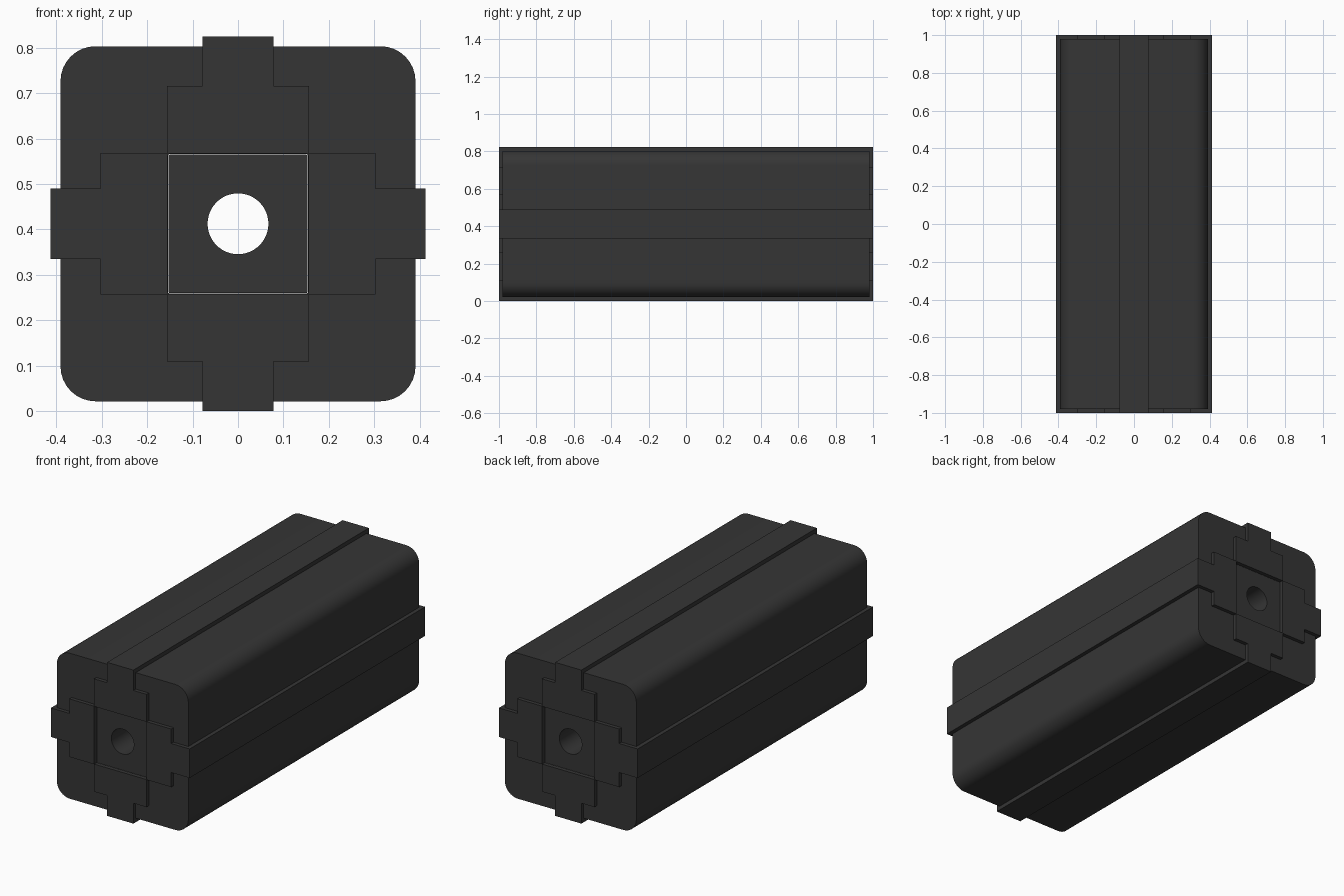
import bpy
from math import cos, sin, pi, radians

cube = bpy.data.objects.get("Cube")
if cube:
    bpy.data.objects.remove(cube, do_unlink=True)

MID = 0.4125          # height of the long axis
BODY_HALF = 0.98      # half length of body and core
RAIL_HALF = 1.0       # half length of the rails

mat = bpy.data.materials.new("charcoal")
mat.use_nodes = True
colour = (0.036, 0.036, 0.036, 1)
mat.diffuse_color = colour
mat.node_tree.nodes["Principled BSDF"].inputs["Base Color"].default_value = colour


def circle(r, n=48):
    return [(r * cos(2 * pi * i / n), r * sin(2 * pi * i / n)) for i in range(n)]


def rounded_square(half, r, n=8):
    """Square outline with arcs of radius r at its corners."""
    pts = []
    for q in range(4):
        a = pi / 4 + q * pi / 2
        cx = (half - r) * (1 if cos(a) > 0 else -1)
        cy = (half - r) * (1 if sin(a) > 0 else -1)
        for i in range(n + 1):
            t = (q + i / n) * pi / 2
            pts.append((cx + r * cos(t), cy + r * sin(t)))
    return pts


def extrusion(name, outlines, half_length):
    """Extrude nested outlines along y; inner outlines become holes."""
    cu = bpy.data.curves.new(name, "CURVE")
    cu.dimensions = "2D"
    cu.fill_mode = "BOTH"
    cu.extrude = half_length
    for pts in outlines:
        sp = cu.splines.new("POLY")
        sp.points.add(len(pts) - 1)
        for p, (x, y) in zip(sp.points, pts):
            p.co = (x, y, 0, 1)
        sp.use_cyclic_u = True
    cu.materials.append(mat)
    ob = bpy.data.objects.new(name, cu)
    bpy.context.collection.objects.link(ob)
    ob.rotation_euler.x = radians(90)
    ob.location.z = MID
    bpy.ops.object.select_all(action="DESELECT")
    ob.select_set(True)
    bpy.context.view_layer.objects.active = ob
    bpy.ops.object.convert(target="MESH")
    bpy.ops.object.shade_smooth_by_angle(angle=radians(30))
    return bpy.context.object


# Rounded outer body with a square bore, and the drilled core inside it
extrusion("body", [rounded_square(0.391, 0.077), rounded_square(0.154, 0.004, 2)], BODY_HALF)
extrusion("core", [rounded_square(0.153, 0.004, 2), circle(0.067)], BODY_HALF)

# Four T-shaped rails, one for each side
tee = [(0.155, -0.156), (0.303, -0.156), (0.303, -0.078), (0.4125, -0.078),
       (0.4125, 0.078), (0.303, 0.078), (0.303, 0.156), (0.155, 0.156)]
for i, side in enumerate(["left", "top", "right", "bottom"]):
    c, s = cos(i * pi / 2), sin(i * pi / 2)
    extrusion(side + "_rail", [[(x * c - y * s, x * s + y * c) for x, y in tee]], RAIL_HALF)
